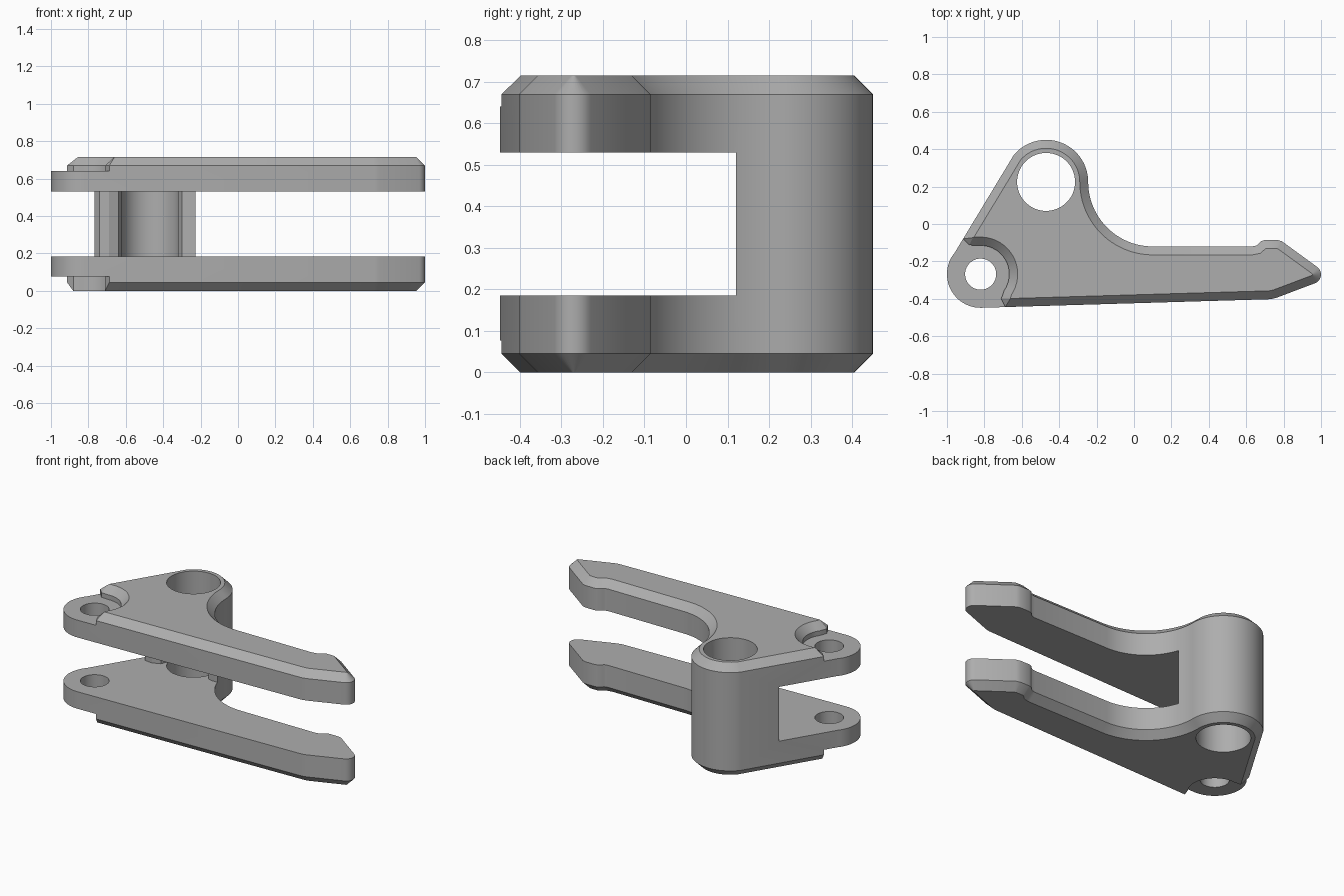
import bpy, bmesh
from math import radians, cos, sin
from mathutils import Vector

if "Cube" in bpy.data.objects:
    bpy.data.objects.remove(bpy.data.objects["Cube"])

HEIGHT, CHAMFER = 0.715, 0.045
GAP_LOW, GAP_HIGH = 0.185, 0.53
PIVOT, PIN = (-0.47, 0.225), (-0.82, -0.268)

grey = bpy.data.materials.new("plain grey")
grey.use_nodes = True
colour = (0.42, 0.42, 0.42, 1)
grey.diffuse_color = colour
grey.node_tree.nodes["Principled BSDF"].inputs["Base Color"].default_value = colour


def arc(centre, r, start, end, steps):
    angles = [radians(start + (end - start) * i / steps) for i in range(steps + 1)]
    return [(centre[0] + r * cos(a), centre[1] + r * sin(a)) for a in angles]


def offset(points, d):
    """Mitred offset of a counter-clockwise outline; positive d grows it."""
    result = []
    for i, p in enumerate(points):
        p = Vector(p)
        a = (p - Vector(points[i - 1])).normalized()
        b = (Vector(points[(i + 1) % len(points)]) - p).normalized()
        n1, n2 = Vector((a.y, -a.x)), Vector((b.y, -b.x))
        result.append(p + (n1 + n2) * d / (1 + n1.dot(n2)))
    return result


def loft(name, layers):
    """Closed solid through equal-length outlines given as (outline, z)."""
    bm = bmesh.new()
    rings = [[bm.verts.new((p[0], p[1], z)) for p in pts] for pts, z in layers]
    n = len(rings[0])
    for low, high in zip(rings, rings[1:]):
        for i in range(n):
            j = (i + 1) % n
            bm.faces.new((low[i], low[j], high[j], high[i]))
    bm.faces.new(rings[0][::-1])
    bm.faces.new(rings[-1])
    bmesh.ops.recalc_face_normals(bm, faces=bm.faces)
    mesh = bpy.data.meshes.new(name)
    bm.to_mesh(mesh)
    bm.free()
    mesh.materials.append(grey)
    obj = bpy.data.objects.new(name, mesh)
    bpy.context.collection.objects.link(obj)
    return obj


def cut(target, cutter):
    cutter.hide_render = True
    mod = target.modifiers.new("cut", "BOOLEAN")
    mod.operation, mod.solver, mod.object = "DIFFERENCE", "EXACT", cutter
    bpy.context.view_layer.objects.active = target
    bpy.ops.object.modifier_apply(modifier=mod.name)
    bpy.data.objects.remove(cutter)


# Lever outline: pin lobe, straight arm with pointed tip, fillet, pivot lobe
outline = arc(PIN, 0.18, 139.9, 271.7, 24)
outline += [(0.73, -0.402), (0.76, -0.395)]
outline += arc((0.95, -0.27), 0.05, -68, 54, 10)
outline += [(0.79, -0.092), (0.765, -0.085), (0.70, -0.085),
            (0.68, -0.092), (0.655, -0.115), (0.63, -0.12)]
outline += arc((0.1, 0.225), 0.345, 270, 180, 24)
outline += arc(PIVOT, 0.225, 0, 139.9, 32)[1:]
inset = offset(outline, -CHAMFER)

lever = loft("forked_lever", [(inset, 0), (outline, CHAMFER),
                              (outline, HEIGHT - CHAMFER), (inset, HEIGHT)])

# Gap between the two arms, leaving a C-shaped post round the pivot
gap = [(-1.2, -0.6), (1.2, -0.6), (1.2, 0.12), (-0.27, 0.12), (-0.30, 0.13),
       (-0.32, 0.17), (-0.32, 0.225), (-0.62, 0.225), (-0.62, 0.19),
       (-0.64, 0.14), (-0.69, 0.12), (-0.74, 0.125), (-0.77, 0.163),
       (-0.85, 0.2), (-1.2, 0.2)]
cut(lever, loft("gap_cutter", [(gap, GAP_LOW), (gap, GAP_HIGH)]))

# Recesses round the pin: flared on the top, straight underneath
recess = arc(PIN, 0.153, -35, 95, 18)
recess += [(-0.88, -0.113), (-0.96, -0.033), (-1.2, -0.033), (-1.2, -0.6),
           (-0.6, -0.6), (-0.68, -0.46), (-0.71, -0.40)]
cut(lever, loft("upper_recess_cutter", [
    (recess, 0.64), (recess, HEIGHT - CHAMFER),
    (offset(recess, CHAMFER + 0.01), HEIGHT + 0.01)]))
cut(lever, loft("lower_recess_cutter", [(recess, -0.1), (recess, 0.077)]))

# Pivot bore and pin holes
for centre, radius in ((PIVOT, 0.155), (PIN, 0.083)):
    ring = arc(centre, radius, 0, 360, 64)[:-1]
    cut(lever, loft("hole_cutter", [(ring, -0.1), (ring, HEIGHT + 0.1)]))

bpy.ops.object.select_all(action="DESELECT")
lever.select_set(True)
bpy.context.view_layer.objects.active = lever
bpy.ops.object.shade_smooth_by_angle(angle=radians(25))
